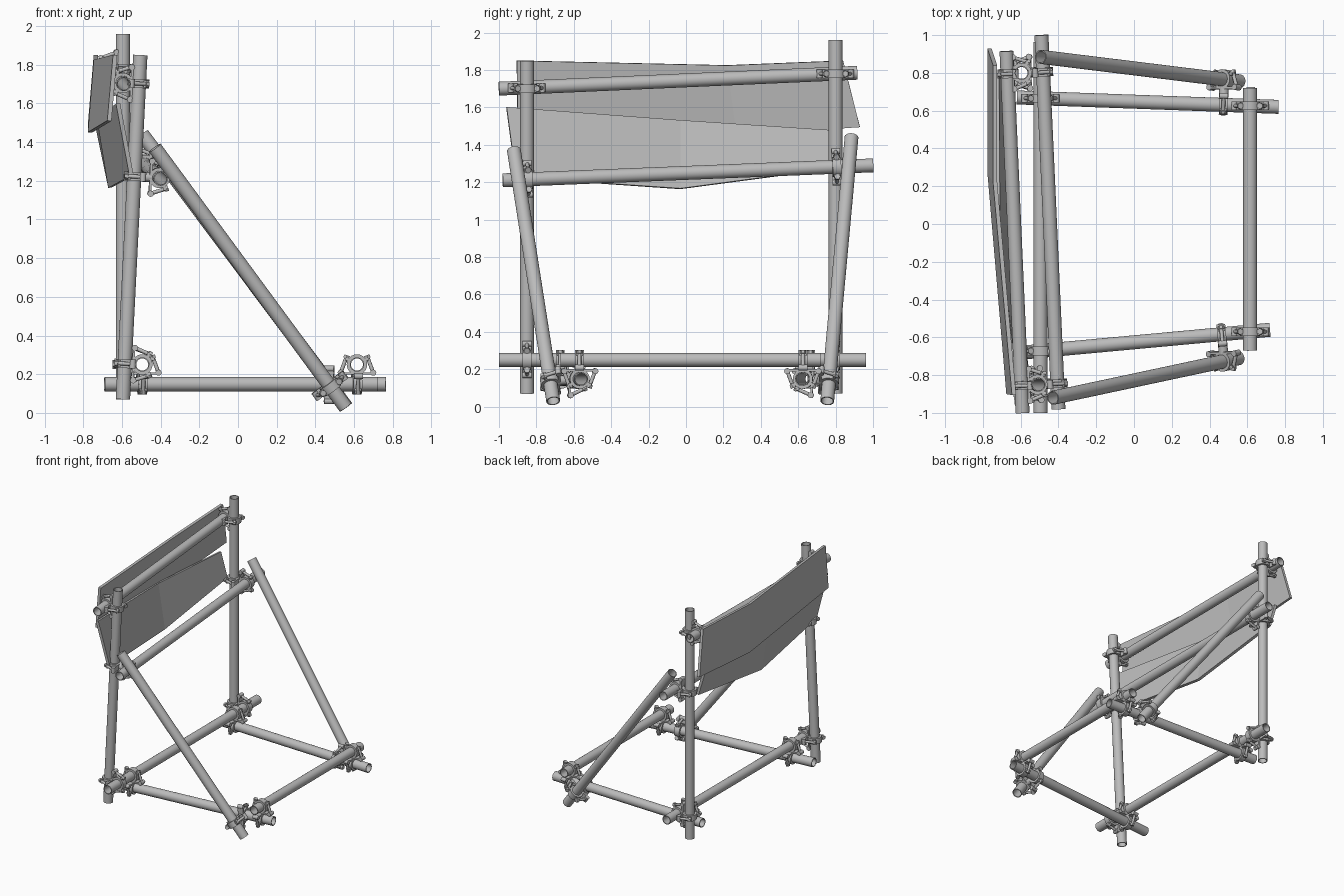
import bpy, bmesh, math
from mathutils import Matrix, Vector
from mathutils.geometry import intersect_line_line

cube = bpy.data.objects.get("Cube")
if cube:
    bpy.data.objects.remove(cube, do_unlink=True)

steel = bpy.data.materials.new("scaffold grey")
steel.use_nodes = True
GREY = (0.5, 0.5, 0.5, 1)
steel.diffuse_color = GREY
steel.node_tree.nodes["Principled BSDF"].inputs["Base Color"].default_value = GREY

TUBE_R = 0.037


def finish(name, bm, smooth=True):
    """Turn a bmesh into a named object with the steel material."""
    bmesh.ops.recalc_face_normals(bm, faces=bm.faces)
    mesh = bpy.data.meshes.new(name)
    bm.to_mesh(mesh)
    bm.free()
    mesh.materials.append(steel)
    obj = bpy.data.objects.new(name, mesh)
    bpy.context.collection.objects.link(obj)
    if smooth:
        bpy.ops.object.select_all(action='DESELECT')
        obj.select_set(True)
        bpy.context.view_layer.objects.active = obj
        bpy.ops.object.shade_smooth_by_angle(angle=math.radians(35))
    return obj


def frame(origin, z_axis, y_hint):
    """Matrix with z along the tube and y as near as possible to the hint."""
    z = z_axis.normalized()
    y = (y_hint - z * y_hint.dot(z)).normalized()
    return Matrix.Translation(origin) @ Matrix((y.cross(z), y, z)).transposed().to_4x4()


def hollow(bm, m, outer, inner, length, sides=24):
    """Open pipe centred on the matrix origin, along its z axis."""
    loops = []
    for r, z in ((outer, -1), (outer, 1), (inner, 1), (inner, -1)):
        angles = [math.tau * i / sides for i in range(sides)]
        loops.append([bm.verts.new(m @ Vector((r * math.cos(a), r * math.sin(a), z * length / 2)))
                      for a in angles])
    for k in range(4):
        a, b = loops[k], loops[(k + 1) % 4]
        for i in range(sides):
            j = (i + 1) % sides
            bm.faces.new((a[i], a[j], b[j], b[i]))


def box(bm, m, size):
    bmesh.ops.create_cube(bm, size=1, matrix=m @ Matrix.Diagonal((*size, 1)))


def rod(bm, m, radius, length, sides=12):
    bmesh.ops.create_cone(bm, cap_ends=True, segments=sides, radius1=radius,
                          radius2=radius, depth=length, matrix=m)


def half_clamp(bm, m):
    """Ring round a tube with a base plate on +y and two slanted bolted ears."""
    hollow(bm, m, 0.053, TUBE_R, 0.046)
    box(bm, m @ Matrix.Translation((0, 0.046, 0)), (0.16, 0.012, 0.046))
    for side in (-1, 1):
        foot, tip = Vector((side * 0.084, 0.042, 0)), Vector((side * 0.053, -0.042, 0))
        along = m @ frame((foot + tip) / 2, tip - foot, Vector((0, 0, 1)))
        rod(bm, along, 0.010, 0.10)
        # hinge barrel at the foot, nut and lug at the tip
        rod(bm, m @ Matrix.Translation(foot), 0.016, 0.046)
        rod(bm, along @ Matrix.Translation((0, 0, 0.042)), 0.017, 0.018, 6)
        box(bm, m @ Matrix.Translation((side * 0.045, -0.028, 0)), (0.036, 0.014, 0.036))


def coupler(name, line_a, line_b):
    """Two half clamps joined by a pivot where two tubes pass each other."""
    pa, pb = intersect_line_line(*line_a, *line_b)
    gap = pb - pa
    bm = bmesh.new()
    half_clamp(bm, frame(pa, line_a[1] - line_a[0], gap))
    half_clamp(bm, frame(pb, line_b[1] - line_b[0], -gap))
    if gap.length > 0.1:
        rod(bm, frame((pa + pb) / 2, gap, line_a[1] - line_a[0]), 0.025, gap.length - 0.08)
    finish(name, bm)


# Scaffold tubes: end points of each centre line
tubes = {
    "front_post": ((-0.595, -0.85, 0.07), (-0.505, -0.85, 1.85)),
    "back_post": ((-0.595, 0.80, 0.07), (-0.595, 0.80, 1.96)),
    "low_rail": ((-0.495, -1.0, 0.25), (-0.495, 0.963, 0.25)),
    "middle_rail": ((-0.40, -0.98, 1.21), (-0.49, 1.0, 1.29)),
    "top_rail": ((-0.59, -1.0, 1.70), (-0.675, 0.915, 1.785)),
    "outer_rail": ((0.615, -0.67, 0.25), (0.615, 0.72, 0.25)),
    "front_foot": ((-0.69, -0.69, 0.148), (0.72, -0.56, 0.148)),
    "back_foot": ((-0.62, 0.67, 0.148), (0.765, 0.62, 0.148)),
    "front_brace": ((-0.43, -0.92, 1.37), (0.555, -0.71, 0.03)),
    "back_brace": ((-0.495, 0.885, 1.44), (0.56, 0.755, 0.03)),
}
lines = {}
for name, ends in tubes.items():
    a, b = (Vector(p) for p in ends)
    lines[name] = (a, b)
    bm = bmesh.new()
    side_hint = Vector((0.3, 1, 0.2)) if abs((b - a).normalized().y) < 0.8 else Vector((0, 0, 1))
    hollow(bm, frame((a + b) / 2, b - a, side_hint), TUBE_R, 0.031, (b - a).length)
    finish(name, bm)

# Couplers at every bolted crossing
for end in ("front", "back"):
    for rail in ("low_rail", "middle_rail", "top_rail"):
        coupler(f"{end}_{rail}_coupler", lines[f"{end}_post"], lines[rail])
    for other in ("low_rail", "outer_rail", f"{end}_brace"):
        coupler(f"{end}_foot_{other}_coupler", lines[f"{end}_foot"], lines[other])


def panel(name, top, bottom):
    """Board folded once across its length."""
    bm = bmesh.new()
    upper = [bm.verts.new(p) for p in top]
    lower = [bm.verts.new(p) for p in bottom]
    for i in range(2):
        bm.faces.new((upper[i], upper[i + 1], lower[i + 1], lower[i]))
    obj = finish(name, bm, smooth=False)
    mod = obj.modifiers.new("thickness", 'SOLIDIFY')
    mod.thickness = 0.022
    mod.offset = 0


# Folded boards behind the posts
panel("upper_board",
      ((-0.735, 0.84, 1.85), (-0.735, 0.22, 1.825), (-0.635, -0.905, 1.85)),
      ((-0.765, 0.93, 1.495), (-0.765, 0.27, 1.45), (-0.665, -0.90, 1.51)))
panel("lower_board",
      ((-0.725, 0.80, 1.475), (-0.72, -0.03, 1.53), (-0.62, -0.96, 1.60)),
      ((-0.665, 0.80, 1.275), (-0.66, -0.03, 1.165), (-0.55, -0.91, 1.225)))
